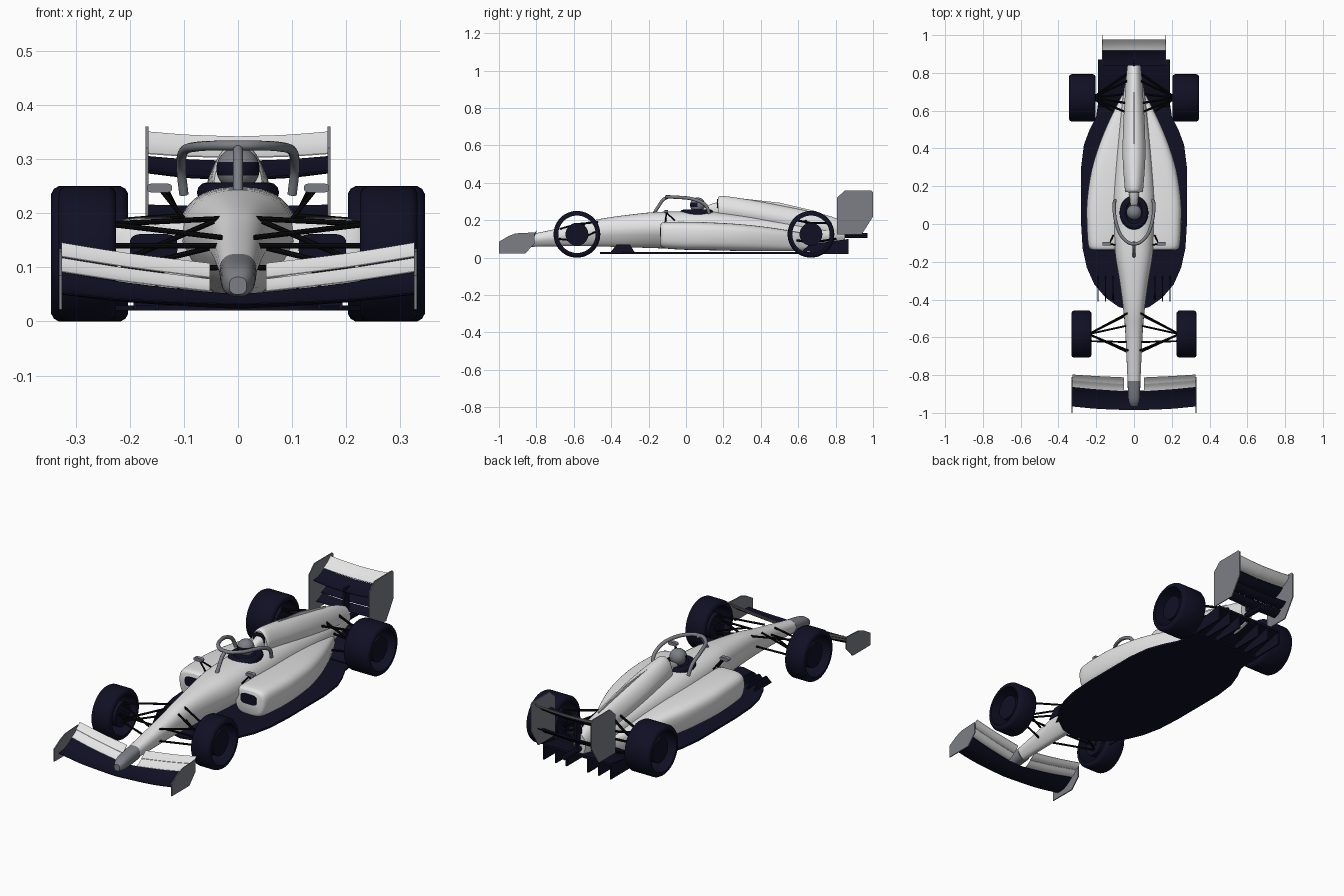
import bpy, bmesh, math
from math import sin, cos, pi
from mathutils import Vector

cube = bpy.data.objects.get("Cube")
if cube:
    bpy.data.objects.remove(cube, do_unlink=True)


def material(name, colour):
    mat = bpy.data.materials.new(name)
    mat.use_nodes = True
    mat.diffuse_color = (*colour, 1)
    mat.node_tree.nodes["Principled BSDF"].inputs["Base Color"].default_value = (*colour, 1)
    return mat


WHITE = material("white paint", (.78, .78, .78))
NAVY = material("dark navy", (.005, .005, .018))
GREY = material("mid grey", (.2, .21, .235))
BLACK = material("black metal", (.003, .003, .004))
created = []


def finish(name, bm, mat, mirror=False):
    """Turn a bmesh into an object, optionally mirrored across the car."""
    bmesh.ops.recalc_face_normals(bm, faces=bm.faces[:])
    mesh = bpy.data.meshes.new(name)
    bm.to_mesh(mesh)
    bm.free()
    mesh.materials.append(mat)
    obj = bpy.data.objects.new(name, mesh)
    bpy.context.collection.objects.link(obj)
    if mirror:
        obj.modifiers.new("Mirror", 'MIRROR').use_mirror_merge = False
    created.append(obj)
    return obj


def skin(bm, sections, closed=False):
    """Bridge rings of points into a surface, capped unless closed."""
    rings = [[bm.verts.new(p) for p in s] for s in sections]
    pairs = list(zip(rings, rings[1:]))
    if closed:
        pairs.append((rings[-1], rings[0]))
    else:
        bm.faces.new(rings[0])
        bm.faces.new(rings[-1])
    for a, b in pairs:
        for i in range(len(a)):
            j = (i + 1) % len(a)
            bm.faces.new((a[i], a[j], b[j], b[i]))


def loft(name, sections, mat, mirror=False, closed=False):
    bm = bmesh.new()
    skin(bm, sections, closed)
    return finish(name, bm, mat, mirror)


def oval(y, left, right, low, high, power=2.5, narrow_low=0, narrow_high=0, count=36):
    """Rounded cross-section across the car, optionally pinched at its foot or top."""
    points = []
    for i in range(count):
        a = 2 * pi * i / count
        c, s = cos(a), sin(a)
        u = math.copysign(abs(c) ** (2 / power), c)
        v = math.copysign(abs(s) ** (2 / power), s)
        pinch = 1 - narrow_low * max(-v, 0) - narrow_high * max(v, 0)
        points.append(((left + right) / 2 + u * pinch * (right - left) / 2, y,
                       (low + high) / 2 + v * (high - low) / 2))
    return points


def smooth_stations(rows, steps=4):
    """Interpolate station rows with a Catmull-Rom spline."""
    out = []
    for k in range(len(rows) - 1):
        p = [rows[max(k - 1, 0)], rows[k], rows[k + 1], rows[min(k + 2, len(rows) - 1)]]
        for n in range(steps):
            t = n / steps
            out.append([b + t / 2 * (c - a + t * (2 * a - 5 * b + 4 * c - d + t * (3 * (b - c) + d - a)))
                        for a, b, c, d in zip(*p)])
    return out + [list(rows[-1])]


def plate(name, outline, x, thickness, mat, mirror=True):
    """Upright plate drawn in side profile."""
    sides = [[(x + dx, y, z) for y, z in outline] for dx in (-thickness / 2, thickness / 2)]
    return loft(name, sides, mat, mirror)


def rods(name, pairs, radius, mat=BLACK, mirror=True):
    bm = bmesh.new()
    for start, end in pairs:
        a, b = Vector(start), Vector(end)
        turn = (b - a).to_track_quat('Z', 'Y')
        ring = [turn @ Vector((radius * cos(i * pi / 4), radius * sin(i * pi / 4), 0)) for i in range(8)]
        skin(bm, [[a + r for r in ring], [b + r for r in ring]])
    return finish(name, bm, mat, mirror)


def wing(name, stations, mat, thickness=.008, camber=.12):
    """Cambered wing element; stations are x, leading y and z, trailing y and z."""
    chord = [i / 6 for i in range(7)]
    sections = []
    for x, y0, z0, y1, z1 in smooth_stations(stations):
        sag = camber * abs(y1 - y0)
        def at(t, side):
            bow = sin(pi * t)
            return (x, y0 + (y1 - y0) * t, z0 + (z1 - z0) * t - sag * bow + side * thickness * (.15 + .35 * bow))
        sections.append([at(t, 1) for t in chord] + [at(t, -1) for t in reversed(chord)])
    return loft(name, sections, mat, True)


def lathe(name, profile, y, z, mat, count=48):
    """Spin an x-radius profile about the axle."""
    sections = [[(x, y + r * cos(2 * pi * i / count), z + r * sin(2 * pi * i / count)) for x, r in profile]
                for i in range(count)]
    return loft(name, sections, mat, True, True)


# Nose tip, chassis and engine cover
def hull(name, rows, mat, power, low=0, high=0):
    return loft(name, [oval(y, -w, w, zb, zt, power, low, high) for y, w, zb, zt in smooth_stations(rows)], mat)


hull("nose_tip", [(-.967, .016, .05, .082), (-.93, .03, .046, .106), (-.83, .034, .058, .125)], GREY, 2.6)
hull("chassis", [(-.83, .034, .058, .125), (-.58, .046, .062, .178), (-.46, .056, .06, .207),
                 (-.3, .077, .055, .23), (-.14, .102, .05, .245), (.1, .112, .04, .247),
                 (.3, .1, .04, .23), (.5, .08, .04, .2), (.7, .055, .05, .17), (.85, .03, .08, .16)],
     WHITE, 2.5, low=.4)
hull("engine_cover", [(.17, .044, .2, .322), (.2, .05, .2, .33), (.35, .06, .18, .308), (.5, .058, .15, .28),
                      (.65, .05, .12, .25), (.77, .042, .1, .222), (.85, .034, .1, .19)], WHITE, 2.2, high=.2)
hull("headrest", [(.09, .018, .22, .262), (.13, .022, .22, .285), (.18, .03, .22, .3)], WHITE, 2.5)
loft("airbox_inlet", [oval(y, -.033, .033, .256, .314) for y in (.167, .175)], NAVY)
plate("spine_fin", [(.3, .3), (.3, .316), (.5, .294), (.7, .247), (.7, .22)], 0, .006, WHITE, False)
rods("tail_light_support", [((0, .82, .12), (0, .97, .118))], .014, NAVY, False)

# Sidepods with inlets
pod_rows = [(-.137, .085, .222, .065, .178), (-.115, .07, .242, .05, .19), (0, .06, .25, .042, .192),
            (.12, .05, .249, .04, .189), (.28, .03, .226, .036, .18), (.42, .02, .184, .035, .165),
            (.55, .01, .13, .035, .145), (.68, .005, .065, .04, .12)]
loft("sidepod", [oval(*row, power=3.6, narrow_low=.12) for row in smooth_stations(pod_rows)], WHITE, True)
loft("sidepod_inlet", [oval(y, .112, .2, .112, .162, power=4) for y in (-.14, -.13)], NAVY, True)

# Floor, front fences and diffuser
edge = [(0, -.46), (.08, -.44), (.15, -.39), (.21, -.32), (.25, -.23), (.272, -.13), (.28, 0), (.28, .3),
        (.265, .42), (.235, .5), (.2, .57), (.19, .64), (.19, .7), (0, .7)]
loft("floor", [[(x, y, z) for x, y in edge] for z in (.02, .029)], NAVY, True)
for x in (.11, .15, .19):
    plate("floor_fence", [(-.41, .022), (-.37, .07), (-.3, .07), (-.27, .022)], x, .006, NAVY)
loft("diffuser_roof", [[(x, .62, .025), (x, .87, .088), (x, .87, .1), (x, .66, .07), (x, .62, .035)]
                       for x in (-.19, .19)], NAVY)
for x in (.06, .12, .187):
    plate("diffuser_strake", [(.66, .02), (.66, .06), (.87, .1), (.87, .02)], x, .007, NAVY)

# Cockpit rim, helmet with visor, and halo
bm = bmesh.new()
rim = []
for i in range(40):
    a = 2 * pi * i / 40
    rim.append([((.057 + .019 * cos(b)) * cos(a), .06 + (.073 + .019 * cos(b)) * sin(a), .238 + .019 * sin(b))
                for b in [2 * pi * k / 12 for k in range(12)]])
skin(bm, rim, True)
finish("cockpit_padding", bm, NAVY)
loft("cockpit_opening", [[(.056 * cos(k * pi / 16), .06 + .072 * sin(k * pi / 16), z) for k in range(32)]
                         for z in (.23, .25)], NAVY)

bm = bmesh.new()
bmesh.ops.create_uvsphere(bm, u_segments=32, v_segments=20, radius=.04)
bmesh.ops.translate(bm, verts=bm.verts, vec=(0, .062, .282))
helmet = finish("helmet", bm, GREY)
helmet.data.materials.append(NAVY)
for face in helmet.data.polygons:
    if .272 < face.center.z < .296 and face.center.y < .06:
        face.material_index = 1


def tube(name, points, radius, mat):
    curve = bpy.data.curves.new(name, 'CURVE')
    curve.dimensions = '3D'
    curve.bevel_depth = radius
    curve.bevel_resolution = 3
    curve.use_fill_caps = True
    spline = curve.splines.new('POLY')
    path = smooth_stations(points, 6)
    spline.points.add(len(path) - 1)
    for point, co in zip(spline.points, path):
        point.co = (*co, 1)
    spline.use_smooth = True
    curve.materials.append(mat)
    obj = bpy.data.objects.new(name, curve)
    bpy.context.collection.objects.link(obj)


half = [(.1, .125, .235), (.105, .1, .285), (.1, .03, .315), (.075, -.05, .323), (.035, -.095, .325)]
tube("halo_hoop", half + [(0, -.105, .325)] + [(-x, y, z) for x, y, z in reversed(half)], .009, GREY)
tube("halo_pillar", [(0, -.175, .23), (0, -.15, .27), (0, -.125, .307), (0, -.095, .325)], .009, GREY)

# Mirrors
loft("mirror", [oval(y, .122, .168, .238, .255, power=4) for y in (-.115, -.095)], GREY, True)
rods("mirror_stay", [((.14, -.105, .24), (.1, -.11, .19)), ((.13, -.105, .24), (.11, -.06, .2))], .004)


# Wheels: open tyre and brake drum
def wheel(name, y, inner, outer):
    r, bevel = .125, .014
    lathe(name + "_tyre", [(inner, .1), (inner, r - bevel), (inner + .005, r - .005), (inner + bevel, r),
                           (outer - bevel, r), (outer - .005, r - .005), (outer, r - bevel), (outer, .1)],
          y, r, NAVY)
    rods(name + "_brake_drum", [((inner + .005, y, r), (outer - .03, y, r))], .02, NAVY)
    disc = [[(x, y + .061 * cos(k * pi / 20), r + .061 * sin(k * pi / 20)) for k in range(40)]
            for x in (inner + .01, outer - .02)]
    loft(name + "_hub", disc, NAVY, True)


wheel("front_wheel", -.583, .225, .332)
wheel("rear_wheel", .668, .203, .345)

# Suspension arms
front_hub, rear_hub = (.24, -.583), (.22, .668)
rods("front_suspension", [
    ((*front_hub, .18), (.03, -.47, .19)), ((*front_hub, .18), (.03, -.67, .155)),
    ((*front_hub, .09), (.035, -.48, .14)), ((*front_hub, .09), (.03, -.68, .1)),
    ((.24, -.62, .14), (.03, -.625, .14)), ((*front_hub, .1), (.045, -.54, .185))], .005)
rods("rear_suspension", [
    ((*rear_hub, .185), (.04, .59, .2)), ((*rear_hub, .185), (.03, .76, .185)),
    ((*rear_hub, .08), (.04, .55, .1)), ((*rear_hub, .08), (.03, .8, .1)),
    ((*rear_hub, .125), (.03, .69, .125)), ((*rear_hub, .1), (.04, .64, .2))], .006)

# Front wing
wing("front_wing_main", [(0, -.985, .032, -.88, .05), (.06, -.984, .034, -.88, .054),
                         (.2, -.978, .04, -.87, .07), (.326, -.966, .052, -.858, .09)], NAVY)
wing("front_wing_lower_flap", [(.052, -.885, .056, -.845, .078), (.2, -.875, .073, -.835, .097),
                               (.326, -.863, .092, -.825, .117)], WHITE, .005)
wing("front_wing_upper_flap", [(.052, -.848, .081, -.812, .107), (.2, -.838, .1, -.805, .125),
                               (.326, -.828, .12, -.797, .145)], WHITE, .005)
plate("front_wing_endplate", [(-1, .022), (-1, .085), (-.95, .115), (-.91, .13), (-.81, .135), (-.81, .075),
                              (-.86, .022)], .328, .005, GREY)

# Rear wing
wing("rear_wing_main", [(0, .84, .265, .925, .295), (.09, .84, .268, .925, .298),
                        (.166, .84, .278, .925, .304)], NAVY, .01)
wing("rear_wing_flap", [(0, .918, .303, .976, .341), (.09, .918, .305, .976, .344),
                        (.166, .918, .31, .976, .35)], WHITE, .006)
for y, z in ((.86, .16), (.9, .19)):
    wing("beam_wing", [(0, y, z, y + .05, z + .02), (.166, y, z + .005, y + .05, z + .025)], NAVY, .006)
plate("rear_wing_endplate", [(.807, .125), (.807, .32), (.85, .36), (.99, .36), (1, .35), (1, .22), (.94, .125)],
      .168, .005, GREY)
plate("rear_wing_pylon", [(.83, .15), (.85, .28), (.885, .28), (.88, .13)], 0, .012, NAVY, False)

# Shading
bpy.ops.object.select_all(action='DESELECT')
for obj in created:
    obj.select_set(True)
bpy.context.view_layer.objects.active = created[0]
bpy.ops.object.shade_smooth_by_angle(angle=math.radians(35))
